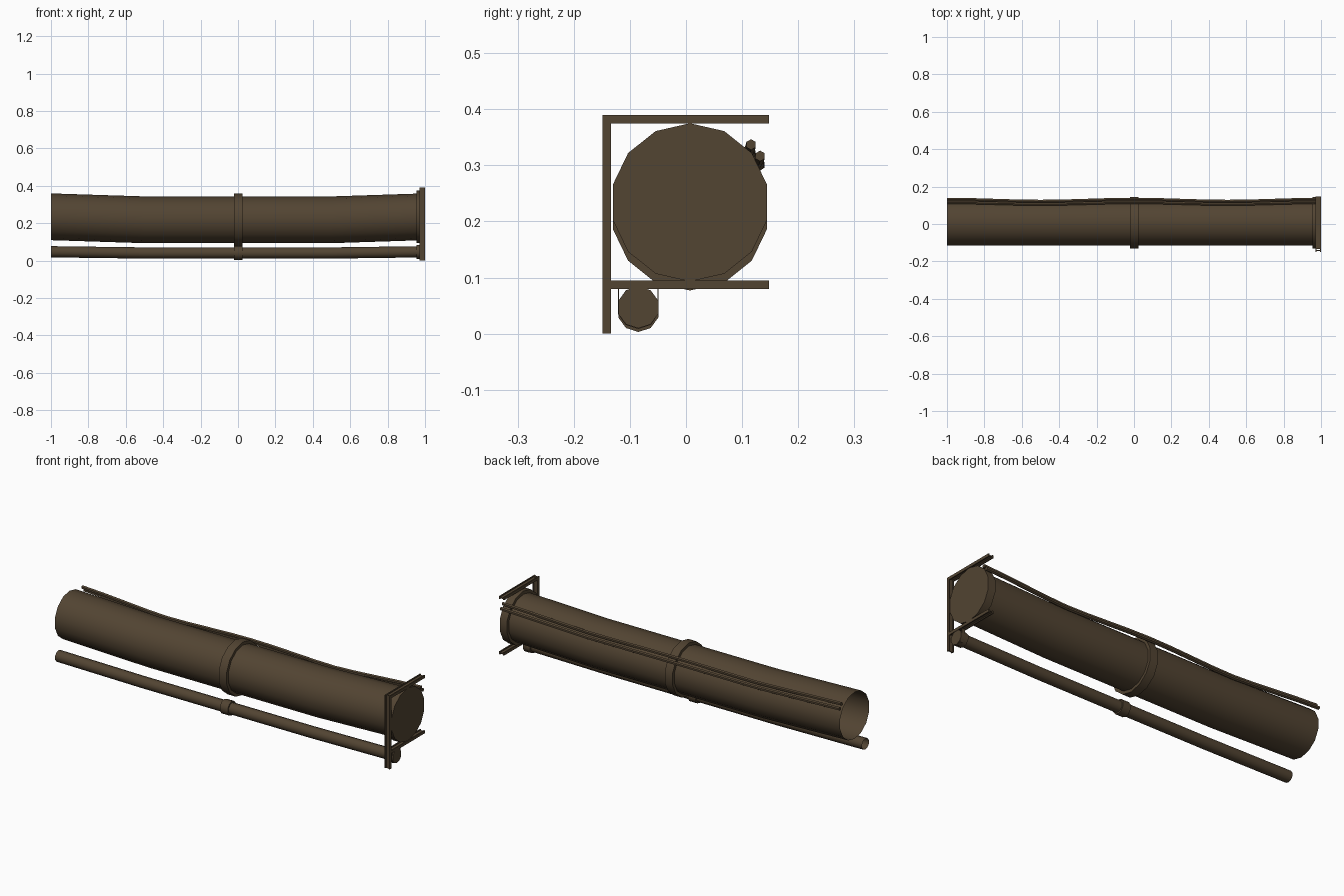
import bpy, bmesh, math
from mathutils import Vector

if "Cube" in bpy.data.objects:
    bpy.data.objects.remove(bpy.data.objects["Cube"])

brown = bpy.data.materials.new("dark_brown_metal")
brown.diffuse_color = (0.085, 0.058, 0.032, 1)
brown.use_nodes = True
brown.node_tree.nodes["Principled BSDF"].inputs["Base Color"].default_value = brown.diffuse_color


def finish(name, bm, smooth=False, recalc=True):
    if recalc:
        bmesh.ops.recalc_face_normals(bm, faces=bm.faces)
    me = bpy.data.meshes.new(name)
    bm.to_mesh(me)
    bm.free()
    me.materials.append(brown)
    ob = bpy.data.objects.new(name, me)
    bpy.context.collection.objects.link(ob)
    if smooth:
        bpy.ops.object.select_all(action='DESELECT')
        ob.select_set(True)
        bpy.context.view_layer.objects.active = ob
        bpy.ops.object.shade_smooth_by_angle(angle=math.radians(40))
    return ob


def tube(name, rings, sides, caps=(False, False), smooth=True):
    """Tube along x. rings: (x, y, z, radius), first polygon corner on top."""
    bm = bmesh.new()
    loops = []
    for x, y, z, r in rings:
        loops.append([bm.verts.new((x, y + r * math.sin(math.tau * i / sides),
                                    z + r * math.cos(math.tau * i / sides)))
                      for i in range(sides)])
    for a, b in zip(loops, loops[1:]):
        for i in range(sides):
            j = (i + 1) % sides
            bm.faces.new((a[i], b[i], b[j], a[j]))
    if caps[0]:
        bm.faces.new(loops[0])
    if caps[1]:
        bm.faces.new(loops[-1])
    return finish(name, bm, smooth)


def add_box(bm, lo, hi):
    lo, hi = Vector(lo), Vector(hi)
    vs = bmesh.ops.create_cube(bm, size=1)["verts"]
    for v in vs:
        v.co = Vector([(lo[k] + hi[k]) / 2 + v.co[k] * (hi[k] - lo[k]) for k in range(3)])


def i_beam(name, lo, hi, thin_axis):
    """Beam with two flanges at its x ends and a thin web between them."""
    bm = bmesh.new()
    t = 0.006
    add_box(bm, lo, (lo[0] + t, hi[1], hi[2]))
    add_box(bm, (hi[0] - t, lo[1], lo[2]), hi)
    wl, wh = [lo[0] + t, lo[1], lo[2]], [hi[0] - t, hi[1], hi[2]]
    mid = (lo[thin_axis] + hi[thin_axis]) / 2
    wl[thin_axis], wh[thin_axis] = mid - 0.0025, mid + 0.0025
    add_box(bm, wl, wh)
    return finish(name, bm)


def sag(x, end, mid):
    """Height of a pipe axis: level in the middle, rising at both ends."""
    return mid + (end - mid) * max(0, abs(x) - 0.5) / 0.5


STATIONS = (-1, -0.5, 0.5, 1)

# Large and small pipes with their middle and end collars
for label, y, end, mid, r, rc, sides in (
        ("large", 0.007, 0.234, 0.218, 0.125, 0.141, 14),
        ("small", -0.085, 0.047, 0.0405, 0.030, 0.0375, 10)):
    tube(label + "_pipe", [(x if x < 1 else 0.99, y, sag(x, end, mid), r) for x in STATIONS], sides)
    tube(label + "_middle_collar",
         [(-0.022, y, mid, r - 0.001), (-0.022, y, mid, rc), (0.024, y, mid, rc), (0.024, y, mid, r - 0.001)],
         sides)
    tube(label + "_end_collar",
         [(0.955, y, end, r - 0.003), (0.955, y, end, rc), (0.998, y, end, rc)],
         sides, (False, True))

# Wall bracket: post and two arms
i_beam("bracket_post", (0.97, -0.149, 0), (1, -0.134, 0.39), 1)
i_beam("bracket_top_arm", (0.97, -0.134, 0.375), (1, 0.148, 0.39), 2)
i_beam("bracket_lower_arm", (0.97, -0.134, 0.08), (1, 0.148, 0.095), 2)

# Strap hanging from the lower arm round the small pipe
bm = bmesh.new()
path = [(-0.121, 0.082)]
path += [(-0.085 - 0.0385 * math.cos(a), 0.047 - 0.0385 * math.sin(a))
         for a in [math.radians(18 + 36 * k) for k in range(-1, 5)]]
path[1] = (-0.121, 0.05)
path[-1] = (-0.05, 0.035)
path += [(-0.049, 0.05), (-0.049, 0.082)]
rows = [[bm.verts.new((x, y, z)) for y, z in path] for x in (0.976, 0.994)]
for i in range(len(path) - 1):
    bm.faces.new((rows[0][i], rows[0][i + 1], rows[1][i + 1], rows[1][i]))
strap = finish("small_pipe_strap", bm)
solid = strap.modifiers.new("thickness", 'SOLIDIFY')
solid.thickness = 0.002

# Two cables resting on the collars and sagging against the large pipe
for name, deg in (("upper_cable", 43.4), ("lower_cable", 33.5)):
    rings = []
    for k in range(17):
        x = -1 + k / 8
        reach = 0.150 - 0.013 * math.sin(math.pi * abs(x)) ** 2
        a = math.radians(deg)
        rings.append((x, 0.007 + reach * math.cos(a),
                      sag(x, 0.234, 0.218) + reach * math.sin(a), 0.0095))
    tube(name, rings, 6, (True, True))
